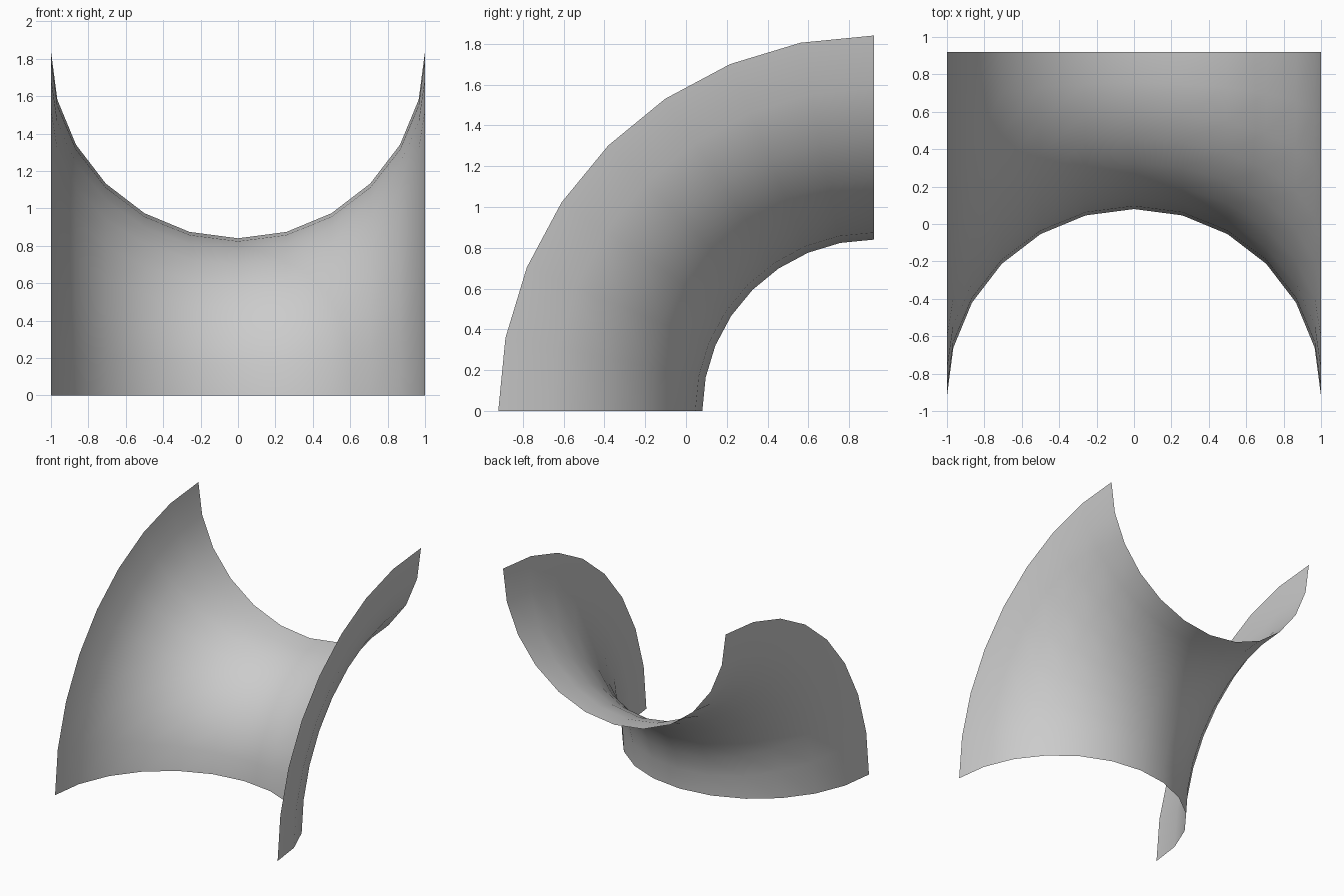
import bpy, bmesh
from math import sin, cos, pi, radians

if "Cube" in bpy.data.objects:
    bpy.data.objects.remove(bpy.data.objects["Cube"])

R = 1.84          # bend radius, measured to the rims
SIDES = 12        # segments across the half-round profile
STEPS = 8         # segments along the quarter bend

bm = bmesh.new()

# Half-round trough profile on the ground, open towards the front
verts = [bm.verts.new((-cos(pi * i / SIDES), -R / 2 + sin(pi * i / SIDES), 0))
         for i in range(SIDES + 1)]
edges = [bm.edges.new(pair) for pair in zip(verts, verts[1:])]

# Sweep the profile a quarter turn about the back lower edge
bmesh.ops.spin(bm, geom=verts + edges, cent=(0, R / 2, 0), axis=(1, 0, 0),
               dvec=(0, 0, 0), angle=radians(-90), steps=STEPS, use_duplicate=False)

# Face the convex side of the pipe outwards (towards the bend centre)
bm.normal_update()
bm.faces.ensure_lookup_table()
mid = min(bm.faces, key=lambda f: abs(f.calc_center_median().x) + f.calc_center_median().z)
if mid.normal.y < 0:
    bmesh.ops.reverse_faces(bm, faces=bm.faces[:])

for f in bm.faces:
    f.smooth = True

mesh = bpy.data.meshes.new("half_pipe_elbow")
bm.to_mesh(mesh)
bm.free()
obj = bpy.data.objects.new("half_pipe_elbow", mesh)
bpy.context.collection.objects.link(obj)
